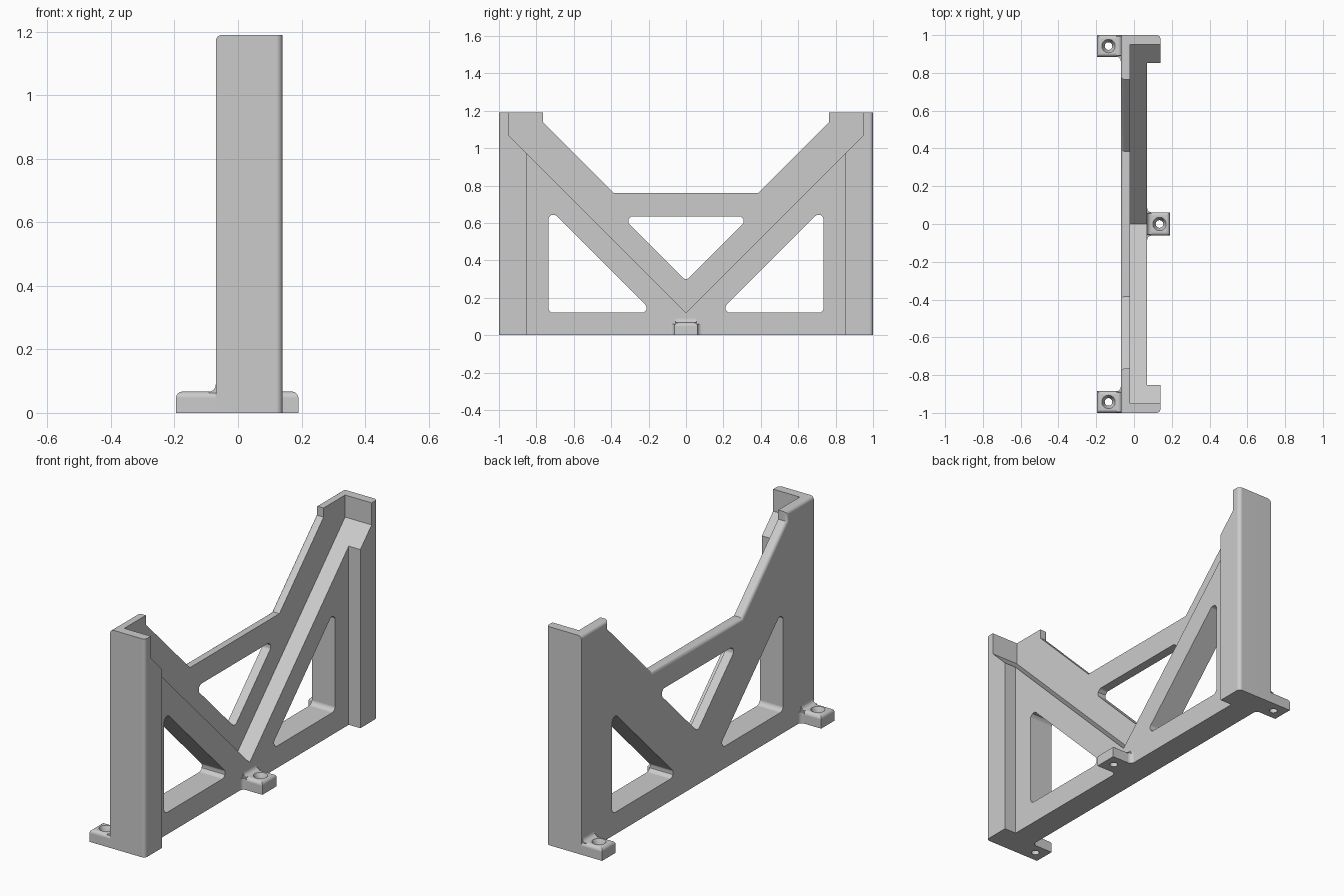
import bpy, bmesh, math
from mathutils import Vector

cube = bpy.data.objects.get("Cube")
if cube:
    bpy.data.objects.remove(cube, do_unlink=True)

GREY = (0.6, 0.6, 0.6, 1)
mat = bpy.data.materials.new("matte_grey")
mat.use_nodes = True
mat.diffuse_color = GREY
mat.node_tree.nodes["Principled BSDF"].inputs["Base Color"].default_value = GREY


def rounded(points, r, steps=6):
    """Replace every corner of a convex outline with an arc."""
    out, n = [], len(points)
    for i, p in enumerate(points):
        p = Vector(p)
        a = (Vector(points[i - 1]) - p).normalized()
        b = (Vector(points[(i + 1) % n]) - p).normalized()
        half = a.angle(b) / 2
        centre = p + (a + b).normalized() * r / math.sin(half)
        start = p + a * r / math.tan(half) - centre
        end = p + b * r / math.tan(half) - centre
        for k in range(steps + 1):
            d = start.lerp(end, k / steps)
            out.append(centre + d.normalized() * r)
    return out


def prism(name, points, axis, lo, hi, fillet=None, r=0.02):
    """Extrude an outline along an axis; fillet(edge) picks edges to round."""
    place = {"x": lambda u, v, t: (t, u, v),
             "y": lambda u, v, t: (u, t, v),
             "z": lambda u, v, t: (u, v, t)}[axis]
    bm = bmesh.new()
    ends = [[bm.verts.new(place(p[0], p[1], t)) for p in points] for t in (lo, hi)]
    bm.faces.new(ends[0])
    bm.faces.new(ends[1])
    for i in range(len(points)):
        bm.faces.new((ends[0][i - 1], ends[0][i], ends[1][i], ends[1][i - 1]))
    bmesh.ops.recalc_face_normals(bm, faces=bm.faces)
    if fillet:
        edges = [e for e in bm.edges if fillet(*[v.co for v in e.verts])]
        bmesh.ops.bevel(bm, geom=edges, offset=r, segments=6, profile=0.5, affect="EDGES")
    mesh = bpy.data.meshes.new(name)
    bm.to_mesh(mesh)
    bm.free()
    mesh.materials.append(mat)
    obj = bpy.data.objects.new(name, mesh)
    bpy.context.collection.objects.link(obj)
    return obj


def activate(obj):
    bpy.ops.object.select_all(action="DESELECT")
    obj.select_set(True)
    bpy.context.view_layer.objects.active = obj


def cut(obj, cutter):
    mod = obj.modifiers.new("cut", "BOOLEAN")
    mod.operation, mod.solver, mod.object = "DIFFERENCE", "EXACT", cutter
    activate(obj)
    bpy.ops.object.modifier_apply(modifier=mod.name)
    bpy.data.objects.remove(cutter, do_unlink=True)


def finish(obj):
    activate(obj)
    bpy.ops.object.shade_smooth_by_angle(angle=math.radians(30))
    mod = obj.modifiers.new("flat_faces", "WEIGHTED_NORMAL")
    mod.keep_sharp = True


def box(u0, u1, v0, v1):
    return [(u0, v0), (u1, v0), (u1, v1), (u0, v1)]


def near(a, b):
    return abs(a - b) < 1e-4


# Frame: one solid outline, rounded along its rear top rim and outer front corners
BACK, SHELF, FACE, FRONT, TOP = -0.07, -0.02, 0.07, 0.14, 1.19
half = [(1, 0), (1, TOP), (0.765, TOP), (0.765, 1.14), (0.385, 0.76)]
outline = half + [(-y, z) for y, z in reversed(half)]


def frame_fillet(a, b):
    rear_rim = (near(a.x, BACK) and near(b.x, BACK) and min(a.z, b.z) > 0.1)
    front_corner = (near(a.x, FRONT) and near(b.x, FRONT)
                    and near(abs(a.y), 1) and near(a.y, b.y))
    return rear_rim or front_corner


frame = prism("bracket_frame", outline, "x", BACK, FRONT, frame_fillet)

# Recess between the end posts, then the V-shaped seat
cut(frame, prism("recess_cutter", box(-0.853, 0.853, -0.1, 1.4), "x", FACE, 0.3))
seat = [(0, 0.12), (0.95, 1.07), (0.95, 1.4), (-0.95, 1.4), (-0.95, 1.07)]
cut(frame, prism("seat_cutter", seat, "x", SHELF, 0.3))

# Three rounded triangular openings
windows = [[(-0.345, 0.635), (0, 0.29), (0.345, 0.635)]]
for s in (-1, 1):
    windows.append([(s * 0.175, 0.12), (s * 0.735, 0.12), (s * 0.735, 0.68)])
for tri in windows:
    cut(frame, prism("window_cutter", rounded(tri, 0.025), "x", -0.3, 0.3))
finish(frame)

# Screw tabs with countersunk holes and coved joints to the wall
HEIGHT, COVE = 0.067, 0.022


def cove(corner, du, dv):
    """Concave fillet section filling the corner towards du, dv."""
    u, v = corner
    arc = [(u + du * COVE * (1 - math.sin(t)), v + dv * COVE * (1 - math.cos(t)))
           for t in [k * math.pi / 12 for k in range(7)]]
    lap = 0.004
    return [(u - du * lap, v - dv * lap), (u + du * COVE, v - dv * lap)] + arc + \
           [(u - du * lap, v + dv * COVE)]


def tab(name, wall, tip, y0, y1, hole_y, cove_sides):
    d = 1 if tip > wall else -1

    def top_rim(a, b):
        return near(a.z, HEIGHT) and near(b.z, HEIGHT) and not (
            near(a.x, wall - d * 0.01) and near(b.x, wall - d * 0.01))

    body = prism(name, box(wall - d * 0.01, tip, y0, y1), "z", 0, HEIGHT, top_rim)
    hx = d * 0.135
    for r1, r2, z0, z1 in ((0.02, 0.02, -0.02, 0.1), (0.02, 0.037, 0.035, 0.07)):
        bm = bmesh.new()
        bmesh.ops.create_cone(bm, cap_ends=True, segments=32, radius1=r1,
                              radius2=r2, depth=z1 - z0)
        bmesh.ops.translate(bm, verts=bm.verts, vec=(hx, hole_y, (z0 + z1) / 2))
        mesh = bpy.data.meshes.new("hole_cutter")
        bm.to_mesh(mesh)
        bm.free()
        mesh.materials.append(mat)
        cutter = bpy.data.objects.new("hole_cutter", mesh)
        bpy.context.collection.objects.link(cutter)
        cut(body, cutter)
    finish(body)
    finish(prism(name + "_top_cove", cove((wall, HEIGHT), d, 1), "y", y0 + 0.006, y1 - 0.006))
    for side in cove_sides:
        y = y1 if side > 0 else y0
        finish(prism(name + "_side_cove", cove((wall, y), d, side), "z", 0, HEIGHT - 0.006))


tab("front_tab", BACK, -0.195, -1, -0.885, -0.942, [1])
tab("back_tab", BACK, -0.195, 0.885, 1, 0.942, [-1])
tab("middle_tab", FACE, 0.19, -0.062, 0.062, 0, [-1, 1])
